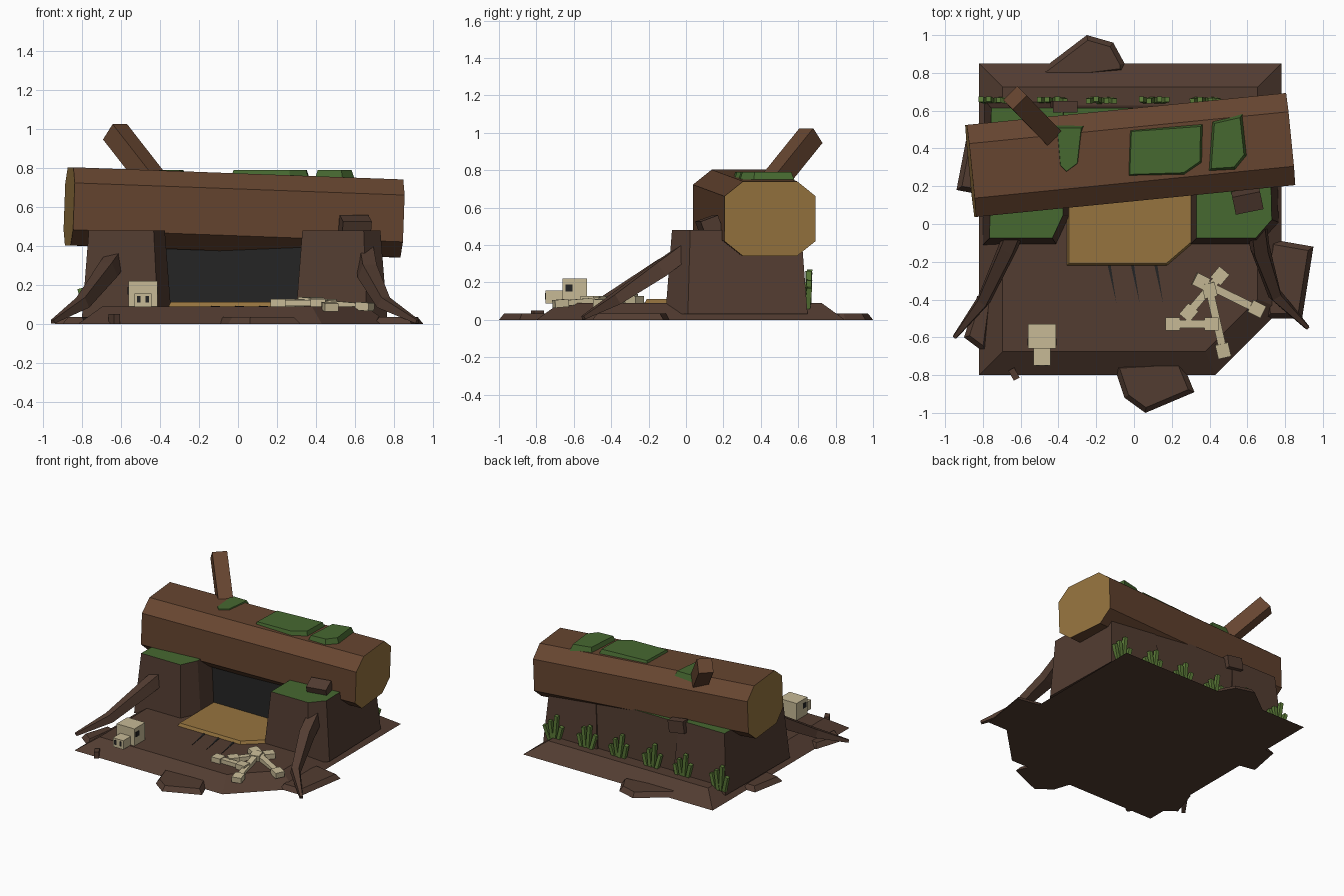
import bpy, bmesh, math, random
from mathutils import Vector, Matrix

if "Cube" in bpy.data.objects:
    bpy.data.objects.remove(bpy.data.objects["Cube"])

random.seed(4)


def material(name, r, g, b):
    m = bpy.data.materials.new(name)
    lin = [(c / 255 / 12.92 if c < 11 else ((c / 255 + 0.055) / 1.055) ** 2.4) for c in (r, g, b)]
    m.diffuse_color = (*lin, 1)
    m.use_nodes = True
    m.node_tree.nodes["Principled BSDF"].inputs["Base Color"].default_value = m.diffuse_color
    return m


EARTH = material("dark earth brown", 82, 60, 49)
LOG = material("log brown", 102, 69, 48)
TAN = material("cut wood tan", 150, 116, 63)
MOSS = material("moss green", 70, 104, 48)
GRASS = material("grass green", 92, 124, 56)
BONE = material("bone", 199, 186, 150)
BLACK = material("cave black", 36, 36, 36)


def finish(name, bm, mats, rule=None):
    bmesh.ops.recalc_face_normals(bm, faces=bm.faces)
    bm.normal_update()
    if rule:
        for f in bm.faces:
            f.material_index = rule(f)
    me = bpy.data.meshes.new(name)
    bm.to_mesh(me)
    bm.free()
    for m in mats:
        me.materials.append(m)
    ob = bpy.data.objects.new(name, me)
    bpy.context.collection.objects.link(ob)
    return ob


def inset(pts, d):
    """Move every edge of a counter-clockwise outline inward by d."""
    out = []
    for i, p in enumerate(pts):
        p, a, b = Vector(p), Vector(pts[i - 1]), Vector(pts[(i + 1) % len(pts)])
        u, v = (p - a).normalized(), (b - p).normalized()
        n1, n2 = Vector((-u.y, u.x)), Vector((-v.y, v.x))
        out.append(p + (n1 + n2) * d / (1 + n1.dot(n2)))
    return out


def loft(bm, rings):
    """Skin a list of equal rings of points and cap both ends."""
    vs = [[bm.verts.new(p) for p in r] for r in rings]
    n = len(vs[0])
    for a, b in zip(vs, vs[1:]):
        for i in range(n):
            bm.faces.new((a[i], a[(i + 1) % n], b[(i + 1) % n], b[i]))
    bm.faces.new(vs[0][::-1])
    bm.faces.new(vs[-1])


def slab(name, pts, z0, z1, d, mats, rule=None):
    """Outline at z0, the same outline inset by d at z1."""
    bm = bmesh.new()
    loft(bm, [[(x, y, z0) for x, y in pts], [(p[0], p[1], z1) for p in inset(pts, d)]])
    return finish(name, bm, mats, rule)


def add_box(bm, loc, size, rot=None):
    m = Matrix.Translation(loc) @ (rot or Matrix.Identity(4)) @ Matrix.Diagonal((*size, 1))
    bmesh.ops.create_cube(bm, size=1, matrix=m)


def box(name, loc, size, mat, rot=None):
    bm = bmesh.new()
    add_box(bm, loc, size, rot)
    return finish(name, bm, [mat])


def top(f):
    return 1 if f.normal.z > 0.9 else 0


# Ground mound and the flat slabs around its edge
slab("ground", [(-.82, -.80), (.43, -.80), (.78, -.45), (.78, .85), (-.82, .85)], 0, .09, .125, [EARTH])
SLABS = {
    "back": [(-.05, .80), (-.05, .85), (-.11, .96), (-.25, 1.0), (-.50, .81), (-.45, .75)],
    "front": [(-.11, -.74), (-.05, -.92), (.06, -1.0), (.32, -.89), (.25, -.72)],
    "right": [(.70, -.50), (.89, -.50), (.95, -.12), (.72, -.08), (.68, -.3)],
    "left_back": [(-.94, .18), (-.78, .15), (-.78, .44), (-.89, .44)],
    "left_front": [(-.90, -.60), (-.78, -.69), (-.74, -.4), (-.83, -.38)],
}
for key, pts in SLABS.items():
    slab("ground_slab_" + key, pts, 0, .035, .025, [EARTH])
box("pebble", (-.635, -.795, .025), (.035, .06, .05), EARTH, Matrix.Rotation(.5, 4, 'Z'))

# Stump walls with mossy tops
LEFT = [(-.80, -.11), (-.41, -.11), (-.34, .04), (-.34, .65), (-.79, .65)]
RIGHT = [(.295, -.11), (.66, -.11), (.765, .01), (.75, .65), (.295, .65)]
slab("left_wall", LEFT, .03, .48, .035, [EARTH, MOSS], top)
slab("right_wall", RIGHT, .03, .48, .035, [EARTH, MOSS], top)

# Back wall, black towards the den
slab("back_wall", [(-.40, .2), (.36, .2), (.36, .63), (-.40, .63)], .05, .46, .015,
     [EARTH, MOSS, BLACK], lambda f: 2 if f.normal.y < -.9 else top(f))

# Sleeping floor
slab("den_floor", [(-.36, -.225), (.175, -.225), (.32, -.1), (.32, .25), (-.36, .25)],
     .08, .112, .015, [TAN])

# Fallen log: chamfered square section, tan cut ends
bm = bmesh.new()
W, H, C = .245, .20, .10
section = [(-W, -H + .08), (-W + C, -H), (W - C, -H), (W, -H + .08),
           (W, H - .08), (W - C, H), (-W + C, H), (-W, H - .08)]
loft(bm, [[(x, y, z) for y, z in section] for x in (-.85, .85)])
tilt = (Matrix.Translation((-.02, .365, .572)) @ Matrix.Rotation(math.radians(5.7), 4, 'Z')
        @ Matrix.Rotation(math.radians(2.1), 4, 'Y'))
bm.transform(tilt)
finish("log", bm, [LOG, TAN], lambda f: 1 if abs(f.normal.x) > .9 else 0)

# Broken branch standing out of the log
a, b = Vector((-.40, .43, .69)), Vector((-.63, .668, .985))
box("branch", (a + b) / 2, (.105, .105, (b - a).length), LOG,
    (lambda d: Matrix((Vector((.707, .707, 0)), d.cross(Vector((.707, .707, 0))).normalized(), d))
     .transposed().to_4x4())((b - a).normalized()))

# Moss patches on the log
PATCHES = [
    [(-.41, .30), (-.36, .25), (-.28, .31), (-.255, .53), (-.43, .53)],
    [(-.045, .24), (.27, .25), (.37, .32), (.375, .54), (-.035, .51)],
    [(.385, .27), (.54, .28), (.605, .36), (.58, .59), (.405, .55)],
]
for i, pts in enumerate(PATCHES):
    slab(f"moss_patch_{i + 1}", pts, .72, .79, .022, [MOSS])

# Knots on the walls
box("right_knot", (.60, .125, .50), (.15, .10, .09), EARTH,
    Matrix.Rotation(.2, 4, 'Z') @ Matrix.Rotation(.35, 4, 'X'))
box("back_knot", (-.37, .62, .44), (.13, .06, .09), EARTH, Matrix.Rotation(.15, 4, 'Y'))


# Roots tapering to the ground
def root(name, path, radii):
    bm = bmesh.new()
    rings = []
    for i, p in enumerate(path):
        d = Vector(path[min(i + 1, len(path) - 1)]) - Vector(path[max(i - 1, 0)])
        side = d.cross(Vector((0, 0, 1))).normalized()
        up = side.cross(d).normalized()
        r = radii[i]
        rings.append([Vector(p) + side * r * s + up * r * t
                      for s, t in ((-1, -.8), (1, -.8), (.7, .8), (-.7, .8))])
    loft(bm, rings)
    finish(name, bm, [EARTH])


root("right_root", [(.65, .04, .40), (.67, -.14, .27), (.75, -.38, .11), (.92, -.55, .012)],
     [.05, .052, .036, .012])
root("left_root", [(-.60, .04, .38), (-.67, -.13, .28), (-.80, -.41, .11), (-.95, -.60, .012)],
     [.05, .05, .036, .012])

# Grass tufts along the back
bm = bmesh.new()
for cx in (-.74, -.43, -.17, .11, .38, .66):
    for dx, h, lean in ((-.055, .13, -.25), (-.02, .20, -.1), (.015, .165, .12), (.05, .11, .3)):
        h *= random.uniform(.9, 1.08)
        r = Matrix.Rotation(lean, 4, 'Y') @ Matrix.Rotation(random.uniform(-.1, .1), 4, 'X')
        add_box(bm, Vector((cx + dx, .655, .06 + h / 2)), (.026, .028, h), r)
finish("grass_tufts", bm, [GRASS])

# Claw marks scratched in front of the floor
bm = bmesh.new()
for x in (-.135, -.012, .112):
    loft(bm, [[(x - .004, -.22, z), (x + .042, -.42, z), (x + .012, -.22, z)] for z in (.088, .093)])
finish("claw_marks", bm, [BLACK])

# Skull with black sockets
bm = bmesh.new()
add_box(bm, (-.487, -.595, .155), (.15, .13, .13))
add_box(bm, (-.487, -.70, .122), (.088, .10, .068))
finish("skull", bm, [BONE])
bm = bmesh.new()
for s in (-1, 1):
    add_box(bm, (-.487 + s * .075, -.625, .17), (.006, .038, .038))
    add_box(bm, (-.487 + s * .022, -.75, .126), (.018, .006, .034))
finish("skull_sockets", bm, [BLACK])


# Loose bones: thin shaft with a block at each end
def bone(name, p, q):
    p, q = Vector(p), Vector(q)
    d = q - p
    rot = d.to_track_quat('X', 'Z').to_matrix().to_4x4()
    bm = bmesh.new()
    add_box(bm, (p + q) / 2, (d.length, .042, .03), rot)
    for e in (p, q):
        add_box(bm, e, (.075, .07, .042), rot)
    finish(name, bm, [BONE])


bone("bone_1", (.205, -.53, .107), (.41, -.53, .107))
bone("bone_2", (.29, -.47, .107), (.455, -.275, .107))
bone("bone_3", (.355, -.305, .115), (.65, -.45, .09))
bone("bone_4", (.40, -.35, .115), (.472, -.67, .088))
